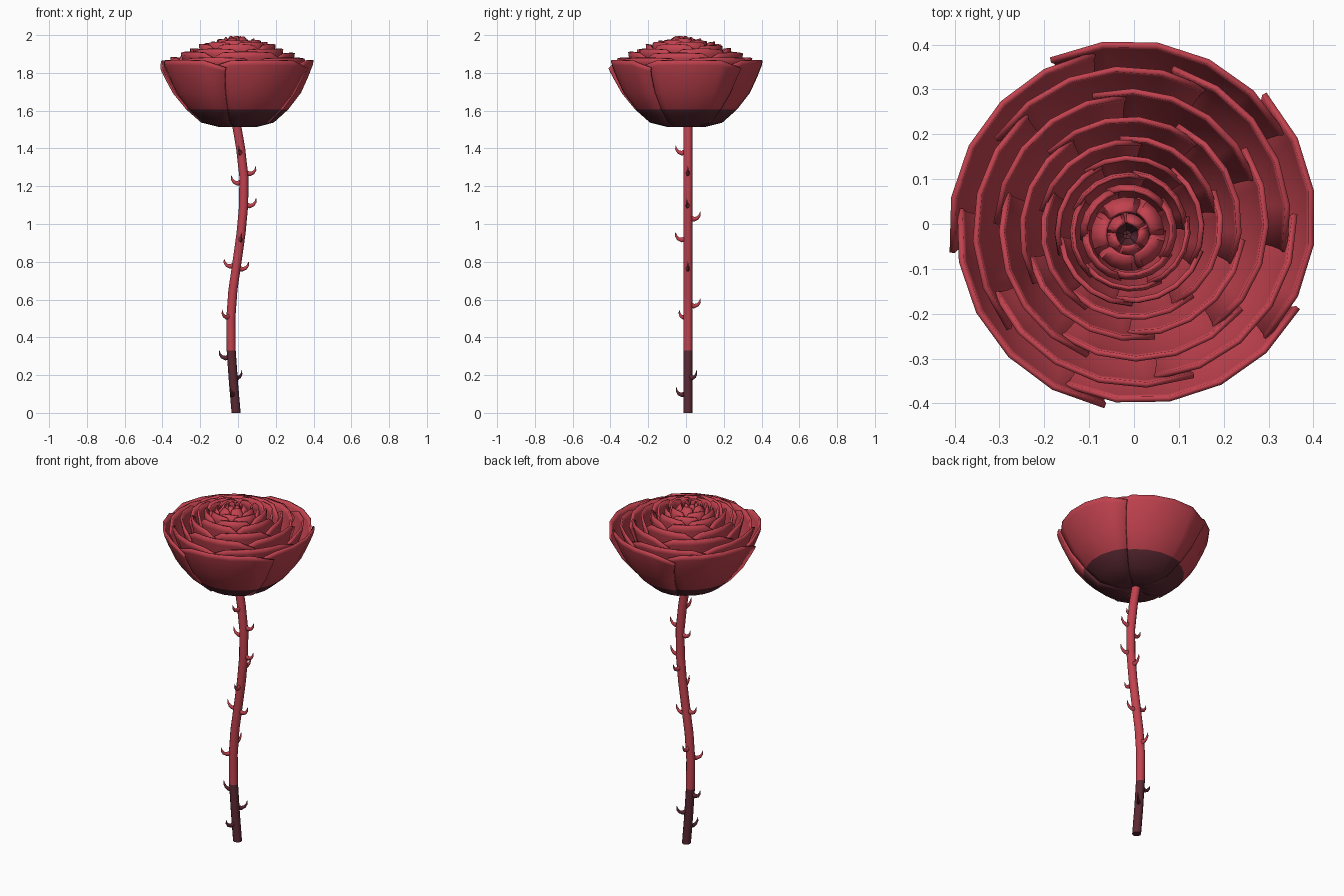
import bpy, bmesh, math, random
from mathutils import Vector

if "Cube" in bpy.data.objects:
    bpy.data.objects.remove(bpy.data.objects["Cube"])

random.seed(4)


def material(name, rgb):
    m = bpy.data.materials.new(name)
    m.diffuse_color = (*rgb, 1)
    m.use_nodes = True
    m.node_tree.nodes["Principled BSDF"].inputs["Base Color"].default_value = m.diffuse_color
    return m


RED = material("rose red", (0.54, 0.055, 0.078))
DARK = material("dark wine", (0.105, 0.022, 0.033))


def finish(bm, name, dark_below, angle=45, thickness=0):
    """Turn a bmesh into an object; faces below a height are dark."""
    bmesh.ops.recalc_face_normals(bm, faces=bm.faces)
    for f in bm.faces:
        f.material_index = 1 if f.calc_center_median().z < dark_below else 0
    me = bpy.data.meshes.new(name)
    bm.to_mesh(me)
    bm.free()
    me.materials.append(RED)
    me.materials.append(DARK)
    ob = bpy.data.objects.new(name, me)
    bpy.context.collection.objects.link(ob)
    if thickness:
        mod = ob.modifiers.new("thickness", 'SOLIDIFY')
        mod.thickness = thickness
        mod.offset = 0
    bpy.context.view_layer.objects.active = ob
    ob.select_set(True)
    bpy.ops.object.shade_smooth_by_angle(angle=math.radians(angle))
    ob.select_set(False)
    return ob


def tube(bm, rings, sides):
    """Skin rings given as (centre, radius, axis_u, axis_v)."""
    loops = []
    for c, r, u, v in rings:
        loops.append([bm.verts.new(c + r * (math.cos(a) * u + math.sin(a) * v))
                      for a in (2 * math.pi * i / sides for i in range(sides))])
    for a, b in zip(loops, loops[1:]):
        for i in range(sides):
            j = (i + 1) % sides
            bm.faces.new((a[i], a[j], b[j], b[i]))
    bm.faces.new(loops[0])
    bm.faces.new(loops[-1])


# Stem: gentle S-curve in x
X, Y, Z = Vector((1, 0, 0)), Vector((0, 1, 0)), Vector((0, 0, 1))
PATH = [(0, -0.01), (0.16, -0.024), (0.33, -0.036), (0.5, -0.038), (0.65, -0.027),
        (0.8, -0.005), (0.95, 0.016), (1.1, 0.03), (1.25, 0.031), (1.4, 0.014), (1.54, -0.01)]
STEM_Y = 0.01


def stem_x(z):
    for (z0, x0), (z1, x1) in zip(PATH, PATH[1:]):
        if z <= z1:
            return x0 + (x1 - x0) * (z - z0) / (z1 - z0)
    return PATH[-1][1]


bm = bmesh.new()
tube(bm, [(Vector((x, STEM_Y, z)), 0.024, X, Y) for z, x in PATH], 12)
finish(bm, "stem", 0.33)

# Thorns: small hooks curling upward, (height, direction in degrees)
THORNS = [(1.38, -100), (1.27, 0), (1.22, 180), (1.10, -5), (1.03, 85), (0.92, -85),
          (0.78, 180), (0.765, 0), (0.57, 90), (0.51, -135), (0.295, 180),
          (0.19, 45), (0.10, -110)]
HOOK = [(0.014, 0.002, 0.016), (0.034, -0.005, 0.012), (0.052, 0.002, 0.009),
        (0.063, 0.017, 0.006), (0.066, 0.036, 0.001)]
bm = bmesh.new()
for z, deg in THORNS:
    a = math.radians(deg)
    out = Vector((math.cos(a), math.sin(a), 0))
    side = Z.cross(out)
    base = Vector((stem_x(z), STEM_Y, z))
    rings = []
    for i, (d, h, r) in enumerate(HOOK):
        bend = math.radians([0, 0, 30, 60, 80][i])
        up = math.cos(bend) * Z - math.sin(bend) * out
        rings.append((base + d * out + h * Z, r, side * 0.7, up))
    tube(bm, rings, 8)
finish(bm, "thorns", 0.33)

# Flower head: nested layers of five overlapping cupped petals
SEAM = 1.61


def petal(bm, centre, start, half, radius, base_z, top_z, curl, segs, spiral):
    h = top_z - SEAM
    # (radius factor, height, how strongly the corner rounding applies)
    prof = [(0.02, base_z, 0), (0.25, base_z, 0), (0.47, base_z + 0.022, 0), (0.66, SEAM, 0),
            (0.83, SEAM + 0.34 * h, 0.1), (0.93, SEAM + 0.68 * h, 0.45),
            (0.985, SEAM + 0.9 * h, 0.8), (curl, top_z, 1)]
    rows = []
    for k, (f, z, w) in enumerate(prof):
        row = []
        for i in range(segs + 1):
            s = 2 * i / segs - 1
            a = start + s * half * (0.88 + 0.12 * k / 7)
            r = radius * f * (1 + spiral * s)
            drop = w * 0.16 * h * abs(s) ** 5
            row.append(bm.verts.new((centre[0] + r * math.cos(a),
                                     centre[1] + r * math.sin(a), z - drop)))
        rows.append(row)
    for a, b in zip(rows, rows[1:]):
        for i in range(segs):
            bm.faces.new((a[i], a[i + 1], b[i + 1], b[i]))


# (radius, top height, curl at rim)
LAYERS = [(0.40, 1.868, 1.0), (0.352, 1.885, 1.0), (0.297, 1.91, 1.0), (0.243, 1.932, 1.0),
          (0.198, 1.95, 1.0), (0.163, 1.962, 0.98), (0.132, 1.972, 0.95),
          (0.105, 1.978, 0.9), (0.08, 1.986, 0.62), (0.045, 1.994, 0.6)]
for n, (radius, top_z, curl) in enumerate(LAYERS):
    t = n / (len(LAYERS) - 1)
    bm = bmesh.new()
    for p in range(5):
        start = math.radians(2 + 72 * p + 31 * n)
        jitter = random.uniform(-0.006, 0.004) if 0 < n < 9 else 0
        petal(bm, (-0.015 * t, -0.024 * t), start, math.radians(43), radius,
              1.52 + 0.004 * n, top_z + jitter, curl, 5, 0.026)
    finish(bm, f"petal_layer_{n + 1}", SEAM, 50, 0.012 if n < 6 else 0.008)
